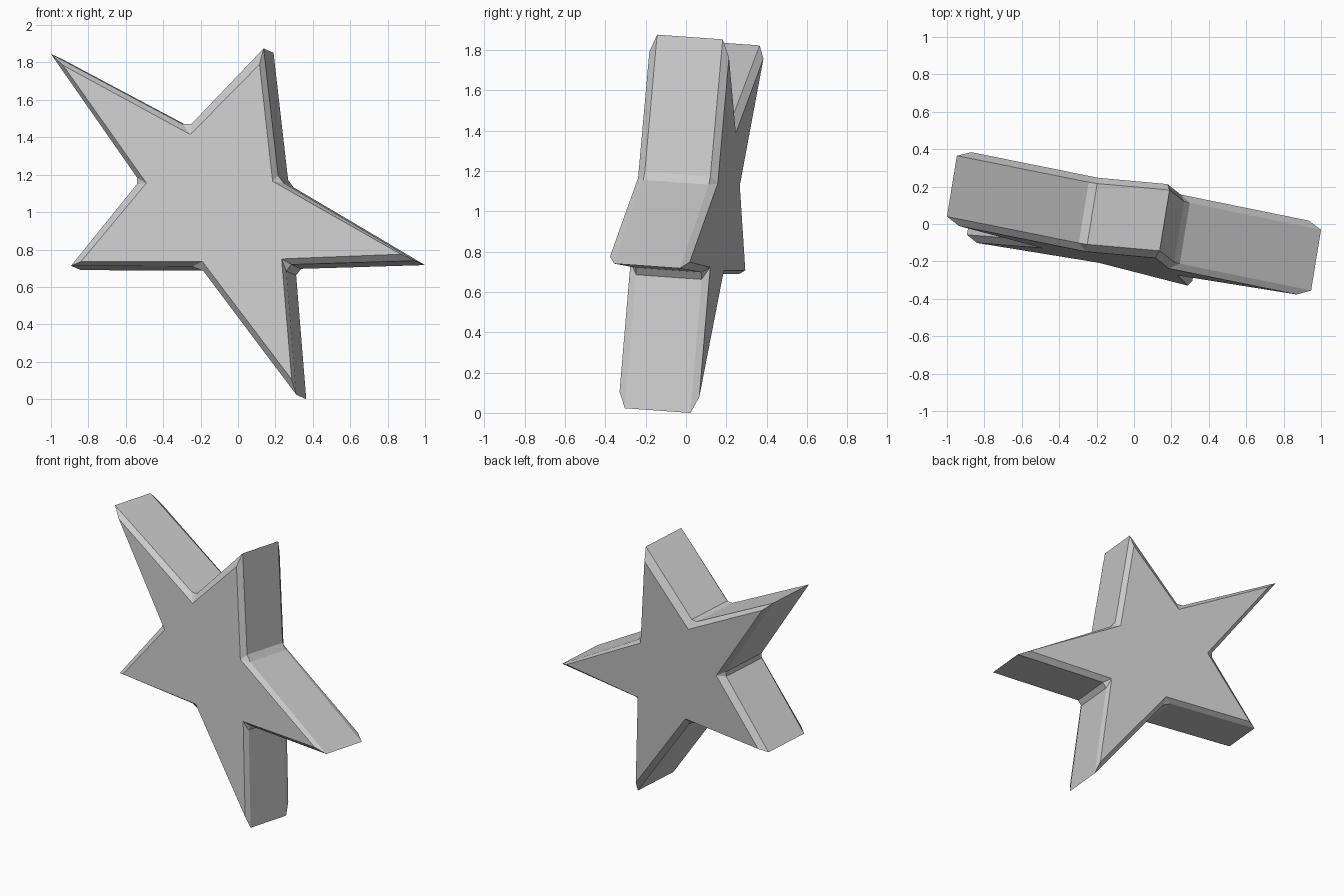
import bpy, bmesh
from mathutils import Vector

if "Cube" in bpy.data.objects:
    bpy.data.objects.remove(bpy.data.objects["Cube"])

# Star arms, in order round the front (x, z):
# body tip, face tip, two body points of the next notch, face point of the notch
ARMS = [
    ((-1.00, 1.845), (-0.935, 1.785), (-0.295, 1.47), (-0.25, 1.47), (-0.255, 1.415)),
    ((0.137, 1.875), (0.115, 1.79), (0.215, 1.195), (0.245, 1.155), (0.185, 1.165)),
    ((0.947, 0.74), (0.87, 0.775), (0.285, 0.72), (0.258, 0.685), (0.233, 0.75)),
    ((0.312, 0.023), (0.287, 0.105), (-0.185, 0.685), (-0.245, 0.71), (-0.19, 0.735)),
    ((-0.893, 0.713), (-0.84, 0.735), (-0.54, 1.15), (-0.54, 1.185), (-0.49, 1.155)),
]
NORMAL = Vector((0.163, 1.0, -0.071))   # tilted thickness direction
DEPTH, BEVEL = 0.325, 0.035


def place(p, offset):
    """Put a front-view point on the tilted star plane, then push it along the normal."""
    x, z = p
    return Vector((x, -0.254 - 0.163 * x + 0.071 * z, z)) + NORMAL * offset


body = [p for a in ARMS for p in (a[0], a[2], a[3])]
face = [p for a in ARMS for p in (a[1], a[4], a[4])]

bm = bmesh.new()


def face_ring(base):
    # face points already include the small sideways shift of the front bevel
    shift = Vector((NORMAL.x, 0, NORMAL.z)) * BEVEL
    out = []
    for p in face:
        q = (p[0] + shift.x, p[1] + shift.z)
        out.append(bm.verts.new(place(q, base)))
    return out


# Rings from front face to back face
rings = [
    face_ring(-BEVEL),
    [bm.verts.new(place(p, 0)) for p in body],
    [bm.verts.new(place(p, DEPTH)) for p in body],
    face_ring(DEPTH + BEVEL),
]

# Bevels and side walls
n = len(body)
for r0, r1 in zip(rings, rings[1:]):
    for i in range(n):
        j = (i + 1) % n
        bm.faces.new((r0[i], r0[j], r1[j], r1[i]))
# Flat star faces: one vertex per notch
for ring in (rings[0], rings[3]):
    bm.faces.new([v for i, v in enumerate(ring) if i % 3 != 2])
bmesh.ops.remove_doubles(bm, verts=bm.verts[:], dist=0.0005)
bmesh.ops.recalc_face_normals(bm, faces=bm.faces[:])

mesh = bpy.data.meshes.new("star")
bm.to_mesh(mesh)
bm.free()
star = bpy.data.objects.new("star", mesh)
bpy.context.collection.objects.link(star)
